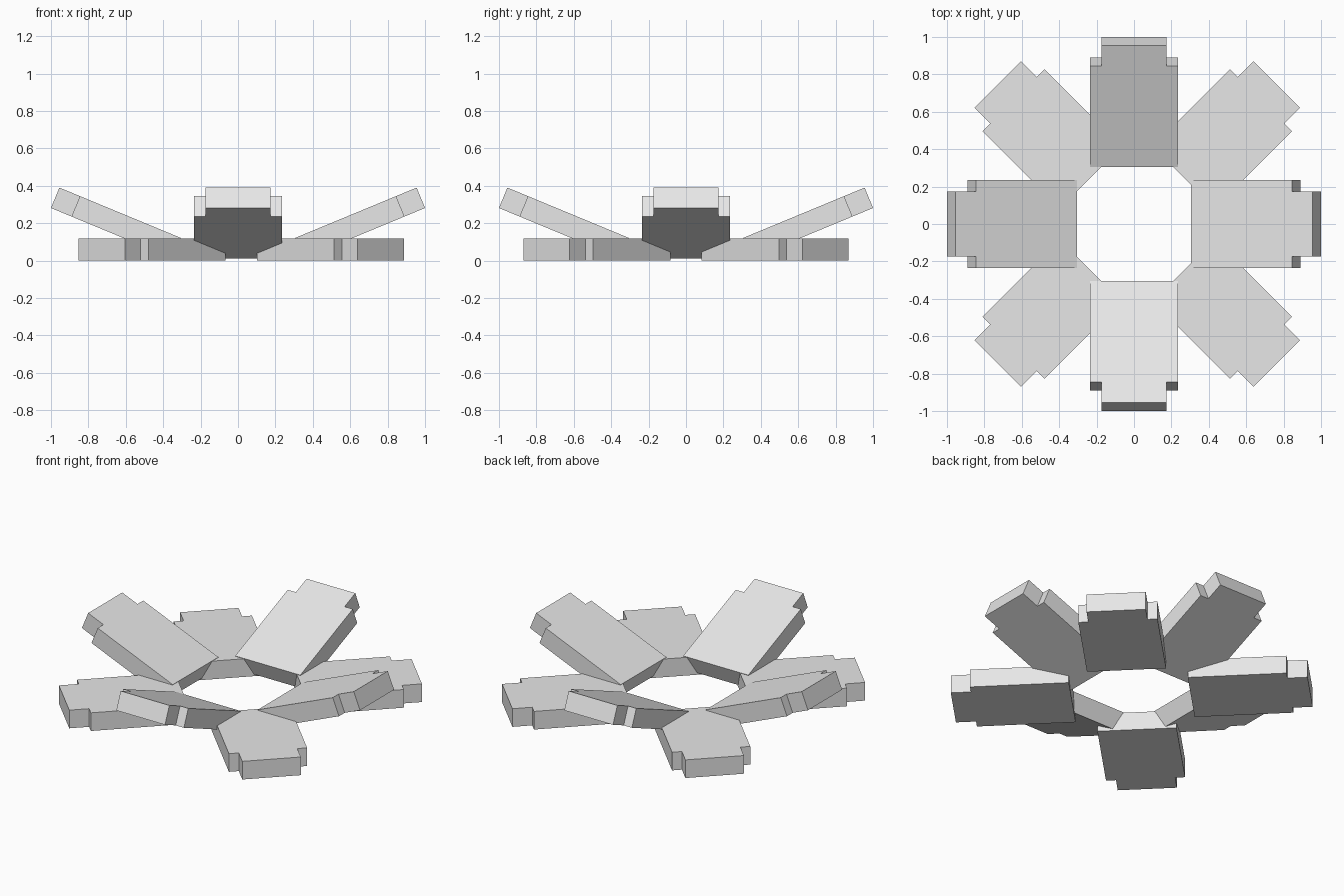
import bpy, bmesh, math
from mathutils import Matrix

if "Cube" in bpy.data.objects:
    bpy.data.objects.remove(bpy.data.objects["Cube"])

grey = bpy.data.materials.new("light_grey")
grey.diffuse_color = (0.8, 0.8, 0.8, 1)
grey.use_nodes = True
grey.node_tree.nodes["Principled BSDF"].inputs["Base Color"].default_value = grey.diffuse_color

LENGTH, SHOULDER, THICK = 0.703, 0.584, 0.118
HALF_W, HALF_TIP = 0.234, 0.175


def slab(name, matrix):
    """Slab with a notched tip: inner top edge on the local origin, running along +x."""
    half = [(0, HALF_W), (SHOULDER, HALF_W), (SHOULDER, HALF_TIP), (LENGTH, HALF_TIP)]
    outline = [(x, -y) for x, y in half] + half[::-1]
    bm = bmesh.new()
    base = bm.faces.new([bm.verts.new((x, y, -THICK)) for x, y in outline])
    ext = bmesh.ops.extrude_face_region(bm, geom=[base])
    bmesh.ops.translate(bm, vec=(0, 0, THICK),
                        verts=[v for v in ext["geom"] if isinstance(v, bmesh.types.BMVert)])
    bmesh.ops.transform(bm, matrix=matrix, verts=bm.verts)
    bmesh.ops.recalc_face_normals(bm, faces=bm.faces)
    mesh = bpy.data.meshes.new(name)
    bm.to_mesh(mesh)
    bm.free()
    mesh.materials.append(grey)
    bpy.context.collection.objects.link(bpy.data.objects.new(name, mesh))


for i in range(4):
    # raised petals, tilted up along the main axes
    turn = Matrix.Rotation(math.radians(90 * i), 4, 'Z')
    slab(f"raised_petal_{i + 1}",
         turn @ Matrix.Translation((0.3055, 0, 0.121)) @ Matrix.Rotation(math.radians(-22.5), 4, 'Y'))
    # flat petals on the diagonals, the set shifted slightly sideways
    turn = Matrix.Rotation(math.radians(45 + 90 * i), 4, 'Z')
    slab(f"flat_petal_{i + 1}",
         Matrix.Translation((0.0175, 0, 0)) @ turn @ Matrix.Translation((0.352, 0, THICK)))
